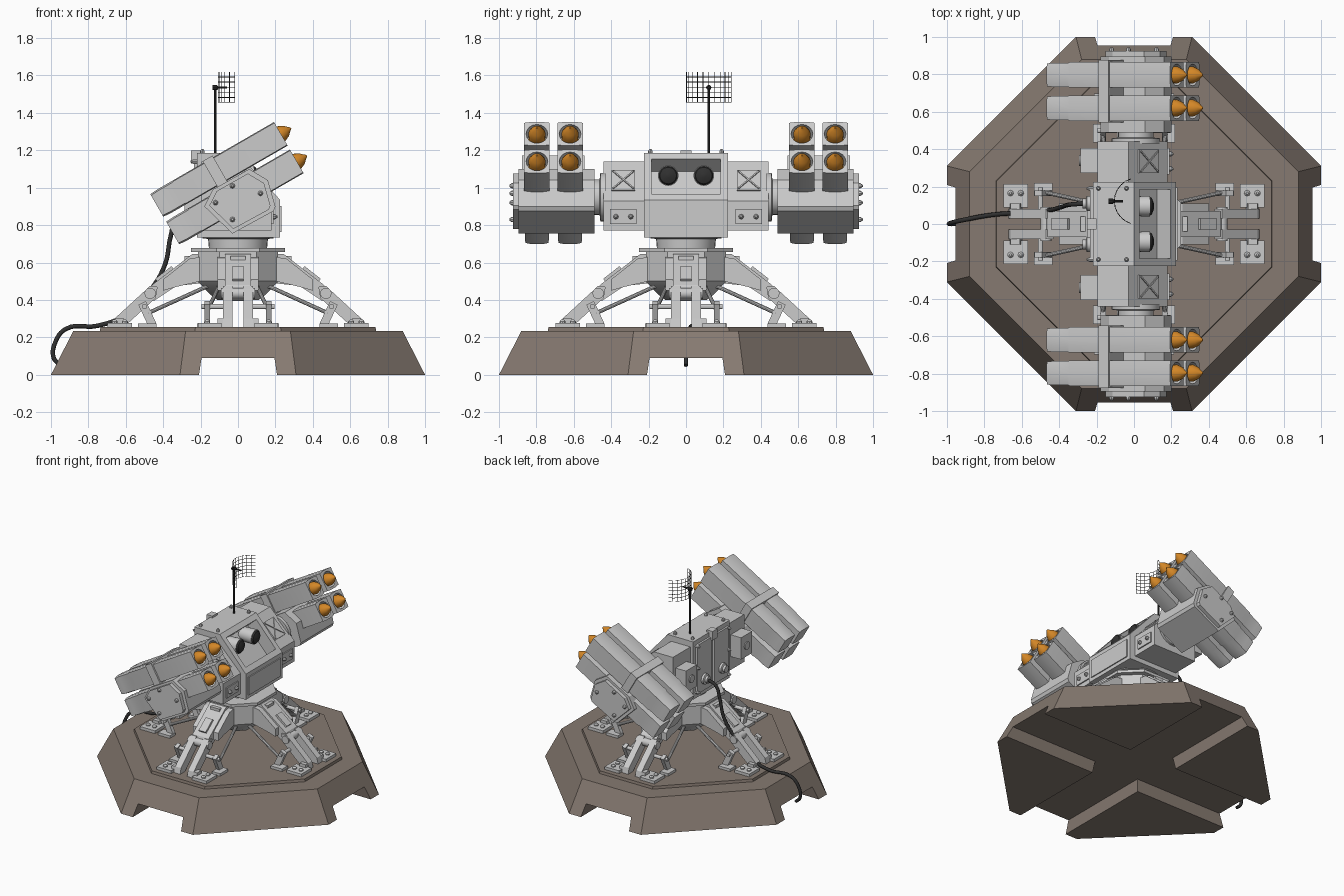
import bpy, bmesh
from math import sin, cos, pi, radians
from mathutils import Matrix, Vector

if "Cube" in bpy.data.objects:
    bpy.data.objects.remove(bpy.data.objects["Cube"])

T, R = Matrix.Translation, Matrix.Rotation
I = Matrix.Identity(4)

def material(name, col):
    m = bpy.data.materials.new(name)
    m.diffuse_color = (*col, 1)
    m.use_nodes = True
    m.node_tree.nodes["Principled BSDF"].inputs["Base Color"].default_value = m.diffuse_color
    return m

STONE = material("stone", (0.24, 0.195, 0.165))
ORANGE = material("orange", (0.65, 0.24, 0.02))
BLACK = material("black", (0.03, 0.03, 0.03))

def loft(name, rings, M=I, mat=None):
    """Skin a list of equal-length rings and cap both ends."""
    bm = bmesh.new()
    vs = [[bm.verts.new(M @ Vector(p)) for p in r] for r in rings]
    n = len(rings[0])
    for a, b in zip(vs, vs[1:]):
        for i in range(n):
            bm.faces.new((a[i], a[(i + 1) % n], b[(i + 1) % n], b[i]))
    bm.faces.new(vs[0])
    bm.faces.new(vs[-1])
    bmesh.ops.recalc_face_normals(bm, faces=bm.faces)
    me = bpy.data.meshes.new(name)
    bm.to_mesh(me)
    bm.free()
    ob = bpy.data.objects.new(name, me)
    bpy.context.collection.objects.link(ob)
    if mat:
        me.materials.append(mat)
    return ob

def prism(name, prof, y0, y1, M=I, mat=None):
    return loft(name, [[(x, y, z) for x, z in prof] for y in (y0, y1)], M, mat)

def box(name, c, s, M=I, mat=None):
    a, b = s[0] / 2, s[2] / 2
    return prism(name, [(-a, -b), (a, -b), (a, b), (-a, b)], -s[1] / 2, s[1] / 2, M @ T(c), mat)

def turned(name, p, q, prof, n=20, M=I, mat=None):
    """Round part along p->q; prof holds (fraction, radius)."""
    p, d = Vector(p), Vector(q) - Vector(p)
    A = M @ T(p) @ d.to_track_quat('Z', 'Y').to_matrix().to_4x4()
    return loft(name, [[(r * cos(2 * pi * i / n), r * sin(2 * pi * i / n), f * d.length)
                        for i in range(n)] for f, r in prof], A, mat)

def cyl(name, p, q, r, n=20, M=I, mat=None):
    return turned(name, p, q, [(0, r), (1, r)], n, M, mat)

def bolt(p, d, r=0.012, M=I):
    turned("bolt", p, Vector(p) + Vector(d), [(0, r), (0.5, r), (1, r * 0.4)], 8, M)

def octagon(e, h, z):
    return [(e, -h, z), (e, h, z), (h, e, z), (-h, e, z), (-e, h, z), (-e, -h, z), (-h, -e, z), (h, -e, z)]

def cut(ob, cutters):
    for c in cutters:
        m = ob.modifiers.new("cut", 'BOOLEAN')
        m.operation, m.solver, m.object = 'DIFFERENCE', 'EXACT', c
        c.hide_render = True
    dg = bpy.context.evaluated_depsgraph_get()
    me = bpy.data.meshes.new_from_object(ob.evaluated_get(dg))
    ob.modifiers.clear()
    ob.data = me
    for c in cutters:
        bpy.data.objects.remove(c)

# Octagonal base with crossing channels underneath
base = loft("base", [octagon(1, 0.31, 0), octagon(0.88, 0.28, 0.235)], I, STONE)
trap = [(-0.21, -0.01), (0.21, -0.01), (0.195, 0.09), (-0.195, 0.09)]
cut(base, [prism("channel", trap, -1.2, 1.2, R(a, 4, 'Z'), STONE) for a in (0, pi / 2)])
loft("base_deck", [octagon(0.74, 0.23, 0.23), octagon(0.735, 0.228, 0.255)], I, STONE)

# Hub and turntable
loft("hub", [octagon(0.11, 0.05, 0.40), octagon(0.15, 0.07, 0.43), octagon(0.215, 0.1, 0.5), octagon(0.215, 0.1, 0.66)])
loft("hub_plate", [octagon(0.25, 0.115, 0.655), octagon(0.25, 0.115, 0.677)])
turned("turntable", (0, 0, 0.67), (0, 0, 0.745), [(0, 0.155), (0.75, 0.16), (0.8, 0.19), (1, 0.19)], 32)

# Four legs
for k in range(4):
    M = R(k * pi / 2, 4, 'Z')
    arm = [(0.19, 0.645), (0.245, 0.645), (0.46, 0.48), (0.485, 0.42), (0.45, 0.395), (0.33, 0.475), (0.19, 0.49)]
    prism("leg_core", arm, -0.07, 0.07, M)
    box("leg_latch", (0.245, 0, 0.58), (0.08, 0.08, 0.11), M)
    box("leg_slot_pad", (0.39, 0, 0.535), (0.11, 0.06, 0.03), M @ T((0.39, 0, 0.535)) @ R(radians(38), 4, 'Y') @ T((-0.39, 0, -0.535)))
    shin = [(0.43, 0.47), (0.47, 0.475), (0.66, 0.3), (0.67, 0.255), (0.61, 0.255), (0.44, 0.41)]
    cyl("leg_pivot", (0.47, -0.09, 0.435), (0.47, 0.09, 0.435), 0.03, 16, M)
    for s in (-1, 1):
        prism("leg_cheek", [(0.2, 0.63), (0.26, 0.62), (0.4, 0.51), (0.4, 0.45), (0.33, 0.47), (0.2, 0.5)], s * 0.06, s * 0.11, M)
        prism("leg_shin", shin, s * 0.03, s * 0.08, M)
        prism("foot_link", [(0.6, 0.255), (0.665, 0.255), (0.66, 0.3), (0.61, 0.3)], s * 0.06, s * 0.11, M)
        box("foot_plate", (0.632, s * 0.152, 0.265), (0.13, 0.125, 0.024), M)
        for x in (0.605, 0.66):
            bolt((x, s * 0.165, 0.275), (0, 0, 0.02), 0.016, M)
        # Side braces
        cyl("brace_rod", (0.16, s * 0.1, 0.475), (0.48, s * 0.17, 0.33), 0.011, 10, M)
        box("brace_foot", (0.485, s * 0.185, 0.264), (0.1, 0.07, 0.022), M)
        box("brace_bracket", (0, 0, 0), (0.045, 0.03, 0.13), M @ T((0.485, s * 0.165, 0.325)) @ R(radians(25), 4, 'Y'))
        cyl("brace_pin", (0.5, s * 0.07, 0.365), (0.5, s * 0.195, 0.365), 0.014, 12, M)

# Turret body with recessed sight window
body = prism("turret_body", [(-0.22, 0.735), (-0.22, 1.185), (0, 1.185), (0.225, 0.935), (0.225, 0.735)], -0.225, 0.225)
S = T((0.1125, 0, 1.06)) @ R(radians(48), 4, 'Y')
cut(body, [box("window", (0, 0, 0), (0.25, 0.37, 0.2), S)])
box("front_panel", (0.227, 0, 0.832), (0.012, 0.39, 0.14))
for y in (-0.095, 0.095):
    turned("sight_barrel", (-0.03, y, 1.065), (0.085, y, 1.065), [(0, 0.05), (0.8, 0.055), (1, 0.055)], 24)
    turned("sight_lens", (0.083, y, 1.065), (0.108, y, 1.065), [(0, 0.052), (0.5, 0.044), (1, 0.012)], 24, I, BLACK)
    # Rear access panels and cable sockets
    box("rear_panel", (-0.225, y * 1.1, 0.96), (0.02, 0.18, 0.38))
    turned("cable_socket", (-0.23, y * 1.15, 0.86), (-0.275, y * 1.15, 0.86), [(0, 0.04), (0.5, 0.04), (0.6, 0.026), (1, 0.026)], 16)
for y in (-0.19, 0.19):
    for x in (-0.19, -0.04):
        bolt((x, y, 1.183), (0, 0, 0.025))
    for z in (0.78, 0.97, 1.14):
        bolt((-0.22, y, z), (-0.035, 0, 0))
box("rear_sensor", (-0.225, 0.0, 1.165), (0.05, 0.06, 0.07))

def pod_point(u, v):
    return (-0.06 + u * cos(pi / 6) - v * sin(pi / 6), 1.023 + u * sin(pi / 6) + v * cos(pi / 6))

def square_ring(x, hw, hh, n=16):
    out = []
    for i in range(n):
        c, s = cos(2 * pi * i / n), sin(2 * pi * i / n)
        k = min(hw / max(abs(c), 1e-6), hh / max(abs(s), 1e-6))
        out.append((x, c * k, s * k))
    return out

def round_ring(x, r, n=16):
    return [(x, r * cos(2 * pi * i / n), r * sin(2 * pi * i / n)) for i in range(n)]

for s in (-1, 1):
    # Shoulder boxes
    side = [(-0.195, 0.77), (-0.195, 1.14), (-0.03, 1.14), (0.18, 0.93), (0.18, 0.77)]
    prism("shoulder_box", side, s * 0.2, s * 0.44)
    P = T((0.077, s * 0.335, 1.037)) @ R(radians(45), 4, 'Y')
    box("cross_panel", (0, 0, 0), (0.15, 0.125, 0.012), P)
    for a in (-1, 1):
        box("cross_rib", (0, 0, 0.006), (0.17, 0.008, 0.012), P @ R(a * radians(40), 4, 'Z'))
    box("lower_panel", (0.183, s * 0.335, 0.845), (0.012, 0.14, 0.08))
    for y in (0.295, 0.375):
        bolt((0.185, s * y, 0.845), (0.025, 0, 0), 0.014)
    box("rear_box", (-0.235, s * 0.34, 0.96), (0.1, 0.135, 0.17))
    cyl("rear_box_cap", (-0.28, s * 0.34, 0.96), (-0.293, s * 0.34, 0.96), 0.03, 16)
    turned("trunnion", (0.01, s * 0.43, 0.95), (0.01, s * 0.51, 0.95), [(0, 0.13), (0.35, 0.13), (0.4, 0.095), (1, 0.095)], 28)
    # Pod cradle with bolted side plates
    cradle = [(-0.18, 0.90), (-0.135, 0.99), (0.06, 1.10), (0.16, 1.04), (0.20, 0.90), (0.19, 0.875), (-0.03, 0.755)]
    prism("pod_cradle", cradle, s * 0.49, s * 0.895)
    inner = [(0.01 + (x - 0.01) * 0.86, 0.93 + (z - 0.93) * 0.86) for x, z in cradle]
    prism("cradle_plate", inner, s * 0.89, s * 0.925)
    for x, z in ((-0.12, 0.92), (-0.03, 1.01), (0.12, 0.97), (-0.03, 0.83)):
        bolt((x, s * 0.92, z), (0, s * 0.025, 0), 0.014)
    # Clamp band around the tubes
    x, z = pod_point(-0.022, 0)
    box("pod_clamp", (0, 0, 0), (0.06, 0.335, 0.335), T((x, s * 0.71, z)) @ R(-pi / 6, 4, 'Y'))
    # Launch tubes and rockets
    for y in (0.62, 0.797):
        for v in (-0.085, 0.085):
            x, z = pod_point(0, v)
            M = T((x, s * y, z)) @ R(-pi / 6, 4, 'Y')
            w, h = 0.068, 0.073
            loft("launch_tube", [square_ring(-0.383, w * 0.9, h * 0.95), square_ring(-0.335, w * 0.95, h),
                                 square_ring(-0.25, w * 0.95, h), square_ring(-0.24, w, h), square_ring(0.383, w, h),
                                 round_ring(0.383, 0.058), round_ring(0.30, 0.055)], M)
            turned("rocket", (0.29, 0, 0), (0.445, 0, 0), [(0, 0.046), (0.6, 0.046), (0.8, 0.032), (0.92, 0.014), (1, 0.004)], 16, M, ORANGE)

# Antenna mast, feed and curved mesh reflector
cyl("antenna_mast", (-0.122, 0.122, 1.18), (-0.122, 0.122, 1.54), 0.007, 10, I, BLACK)
turned("antenna_feed", (-0.135, 0.122, 1.535), (-0.06, 0.122, 1.535), [(0, 0.014), (0.3, 0.014), (0.4, 0.006), (1, 0.006)], 10, I, BLACK)
bm = bmesh.new()
grid = [[bm.verts.new((0.02 - 0.125 * cos(a), 0.122 + 0.125 * sin(a), 1.455 + 0.0275 * j)) for j in range(7)]
        for a in [radians(-73 + 14.6 * i) for i in range(11)]]
for a, b in zip(grid, grid[1:]):
    for j in range(6):
        bm.faces.new((a[j], b[j], b[j + 1], a[j + 1]))
me = bpy.data.meshes.new("antenna_grid")
bm.to_mesh(me)
bm.free()
me.materials.append(BLACK)
ob = bpy.data.objects.new("antenna_grid", me)
bpy.context.collection.objects.link(ob)
w = ob.modifiers.new("wire", 'WIREFRAME')
w.thickness = 0.004

# Power cable
path = [(-0.26, 0.11, 0.86), (-0.33, 0.105, 0.83), (-0.36, 0.1, 0.74), (-0.39, 0.09, 0.59), (-0.47, 0.07, 0.45),
        (-0.6, 0.06, 0.32), (-0.75, 0.05, 0.262), (-0.92, 0.02, 0.245), (-0.98, 0.005, 0.165), (-0.985, 0, 0.09), (-0.95, 0, 0.05)]
cu = bpy.data.curves.new("power_cable", 'CURVE')
cu.dimensions = '3D'
cu.bevel_depth, cu.bevel_resolution, cu.resolution_u = 0.012, 2, 6
cu.use_fill_caps = True
sp = cu.splines.new('BEZIER')
sp.bezier_points.add(len(path) - 1)
for b, p in zip(sp.bezier_points, path):
    b.co = p
    b.handle_left_type = b.handle_right_type = 'AUTO'
cu.materials.append(BLACK)
bpy.context.collection.objects.link(bpy.data.objects.new("power_cable", cu))

# Smooth the round parts, keep hard edges
for o in bpy.context.scene.objects:
    o.select_set(o.type == 'MESH')
bpy.context.view_layer.objects.active = base
bpy.ops.object.shade_smooth_by_angle(angle=radians(28))
